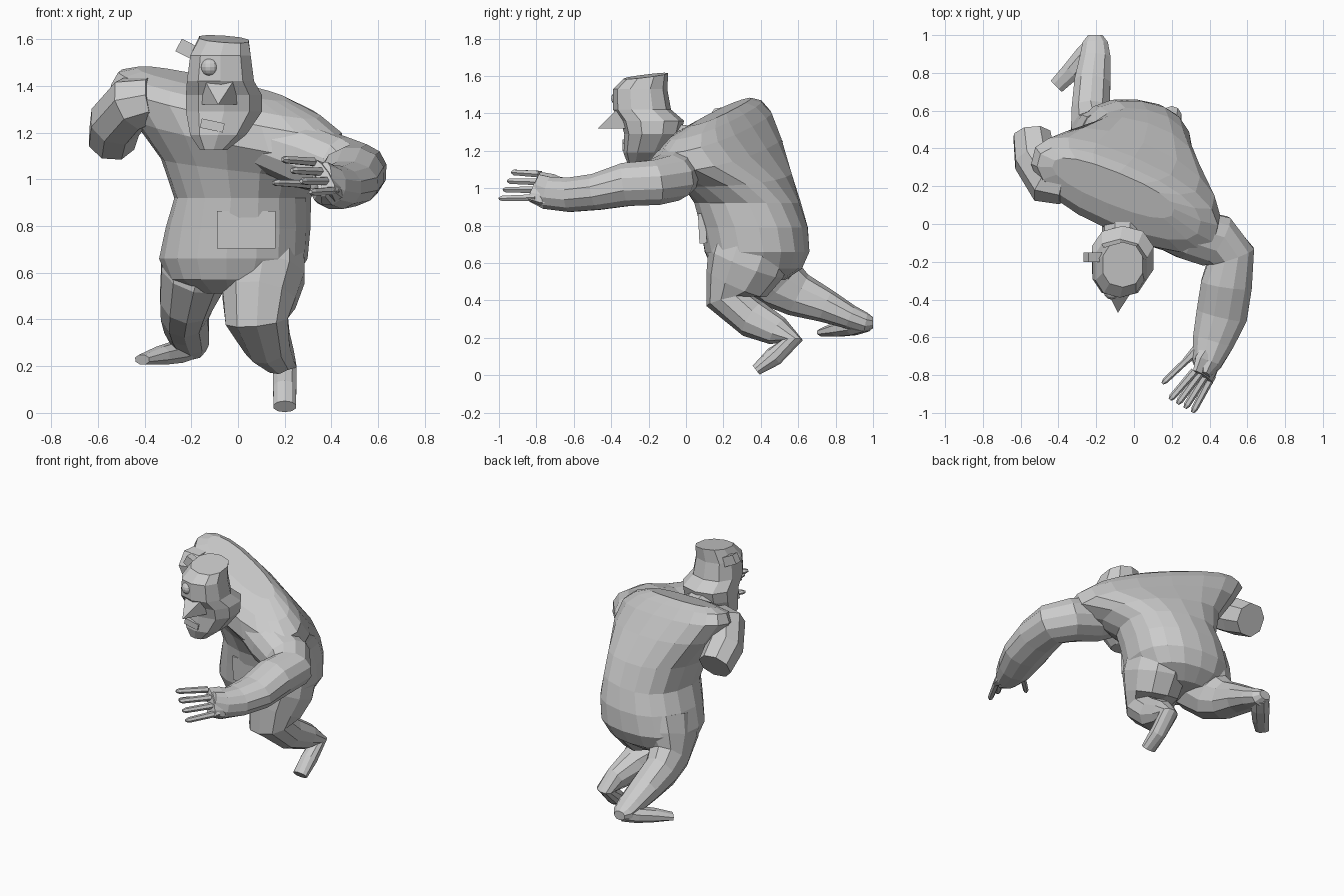
import bpy, bmesh
from math import cos, sin, pi, copysign, radians
from mathutils import Vector as V


def finish(name, bm):
    bmesh.ops.recalc_face_normals(bm, faces=bm.faces[:])
    me = bpy.data.meshes.new(name)
    bm.to_mesh(me)
    bm.free()
    ob = bpy.data.objects.new(name, me)
    bpy.context.collection.objects.link(ob)
    return ob


def loft(name, rings, n=12, p=0.85):
    """Closed skin over rings given as (centre, half axis, half axis)."""
    bm = bmesh.new()
    loops = []
    for c, u, v in rings:
        loop = []
        for i in range(n):
            a = 2 * pi * (i + 0.5) / n
            x, y = cos(a), sin(a)
            loop.append(bm.verts.new(V(c) + V(u) * copysign(abs(x) ** p, x)
                                     + V(v) * copysign(abs(y) ** p, y)))
        loops.append(loop)
    for a, b in zip(loops, loops[1:]):
        for i in range(n):
            j = (i + 1) % n
            bm.faces.new((a[i], a[j], b[j], b[i]))
    bm.faces.new(loops[0][::-1])
    bm.faces.new(loops[-1])
    return finish(name, bm)


def limb(name, pts, ref, n=9):
    """Tube along (x, y, z, half size along ref, half size across)."""
    c = [V(p[:3]) for p in pts]
    rings = []
    for i, p in enumerate(pts):
        t = V((0, 0, 0))
        if i > 0:
            t += (c[i] - c[i - 1]).normalized()
        if i < len(c) - 1:
            t += (c[i + 1] - c[i]).normalized()
        t.normalize()
        a = (V(ref) - t * V(ref).dot(t)).normalized()
        rings.append((c[i], a * p[3], t.cross(a) * p[4]))
    return loft(name, rings, n, 0.95)


def box(name, loc, size, rot=(0, 0, 0)):
    bm = bmesh.new()
    bmesh.ops.create_cube(bm, size=1)
    bmesh.ops.scale(bm, vec=size, verts=bm.verts)
    ob = finish(name, bm)
    ob.location = loc
    ob.rotation_euler = [radians(r) for r in rot]
    return ob


def merge(base, parts):
    bpy.context.view_layer.objects.active = base
    for part in parts:
        m = base.modifiers.new("union", 'BOOLEAN')
        m.operation, m.solver, m.object = 'UNION', 'EXACT', part
        bpy.ops.object.modifier_apply(modifier=m.name)
        bpy.data.objects.remove(part)


X, Z = (1, 0, 0), (0, 0, 1)

# Twisted, leaning torso
body = loft("body", [
    ((-.04, .38, .51), (.17, -.02, 0), (0, .15, 0)),
    ((-.03, .38, .57), (.27, -.02, 0), (.02, .24, 0)),
    ((-.02, .38, .66), (.315, -.03, 0), (.03, .28, 0)),
    ((.00, .365, .79), (.305, -.04, 0), (.04, .285, 0)),
    ((.02, .33, .92), (.285, -.06, 0), (.05, .275, 0)),
    ((.015, .27, 1.05), (.335, -.11, -.04), (.06, .265, .01)),
    ((.00, .18, 1.18), (.45, -.19, -.09), (.05, .25, .03)),
    ((-.05, .155, 1.30), (.49, -.21, -.11), (.05, .20, .03)),
    ((-.08, .16, 1.365), (.43, -.18, -.10), (.04, .15, .03)),
    ((-.11, .19, 1.41), (.32, -.13, -.07), (.03, .08, .02))], 18)

# Limbs and neck, fused into the body
left_arm = limb("left_arm", [
    (.05, .04, 1.18, .11, .12), (.28, -.05, 1.10, .14, .14),
    (.43, -.09, 1.055, .13, .15),
    (.51, -.17, 1.03, .125, .135), (.49, -.32, 1.02, .12, .14),
    (.465, -.48, .98, .10, .14), (.42, -.62, .965, .095, .115),
    (.385, -.74, .975, .09, .08), (.37, -.81, 1.0, .08, .03)], Z, 12)
palm = limb("palm", [
    (.41, -.68, .975, .085, .06), (.385, -.74, .99, .10, .05),
    (.365, -.81, 1.01, .095, .028)], (-.55, 0, .83), 10)
right_arm = limb("right_arm", [
    (-.37, .20, 1.34, .10, .10), (-.455, .22, 1.325, .12, .12),
    (-.525, .34, 1.245, .115, .115), (-.54, .465, 1.17, .105, .105)],
    (0, .6, .8), 8)
left_leg = limb("left_leg", [
    (.12, .36, .72, .17, .22), (.11, .32, .60, .185, .215),
    (.09, .27, .49, .165, .175), (.08, .23, .40, .14, .125),
    (.125, .36, .30, .105, .105), (.175, .49, .235, .07, .08),
    (.20, .565, .185, .055, .06), (.20, .47, .10, .052, .052),
    (.20, .375, .027, .05, .03)], X, 10)
right_leg = limb("right_leg", [
    (-.15, .40, .72, .17, .22), (-.19, .43, .60, .15, .21),
    (-.22, .50, .49, .12, .15), (-.23, .60, .43, .105, .12),
    (-.22, .75, .37, .10, .09), (-.205, .88, .31, .085, .065),
    (-.205, .96, .28, .07, .055), (-.205, 1.0, .28, .04, .03)], X, 10)
right_foot = limb("right_foot", [
    (-.20, .96, .28, .05, .055), (-.26, .89, .26, .05, .06),
    (-.33, .81, .245, .042, .055), (-.41, .73, .228, .022, .045)], Z, 8)
neck = limb("neck", [(-.06, .12, 1.25, .09, .13), (-.06, .0, 1.25, .09, .11),
                     (-.07, -.12, 1.27, .09, .10)], Z)
merge(body, [left_arm, palm, right_arm, left_leg, right_leg, right_foot, neck])

# Four fingers and a thumb
for k in range(4):
    f = k / 3
    a = V((.32, -.78, 1.075)).lerp(V((.415, -.80, .95)), f)
    b = V((.19, -.93, 1.085)).lerp(V((.31, -.998, .945)), f)
    limb("finger_%d" % (k + 1), [(*a, .02, .022), (*a.lerp(b, .9), .017, .018),
                                 (*b, .008, .009)], Z, 6)
limb("thumb", [(.34, -.66, .98, .03, .03), (.27, -.73, .98, .018, .018),
               (.165, -.83, .985, .015, .016), (.15, -.845, .985, .007, .007)], Z, 6)

# Head, from chin to slanted crown
loft("head", [((x, y, z), (w, 0, s), (0, d, t)) for x, y, z, w, d, s, t in [
    (-.105, -.25, 1.125, .06, .06, 0, 0), (-.085, -.215, 1.19, .125, .12, 0, 0),
    (-.06, -.18, 1.29, .17, .15, 0, 0), (-.06, -.18, 1.36, .17, .17, 0, 0),
    (-.075, -.235, 1.42, .15, .155, 0, 0), (-.075, -.245, 1.53, .135, .145, 0, 0),
    (-.06, -.215, 1.60, .11, .12, -.008, .015)]], 10)

# Wedge nose
bm = bmesh.new()
for co in [(-.17, -.28, 1.32), (.02, -.28, 1.32), (-.14, -.36, 1.42),
           (-.02, -.37, 1.42), (-.085, -.47, 1.32)]:
    bm.verts.new(co)
bmesh.ops.convex_hull(bm, input=bm.verts[:])
finish("nose", bm)

# Eye
bm = bmesh.new()
bmesh.ops.create_uvsphere(bm, u_segments=12, v_segments=8, radius=.04)
eye = finish("eye", bm)
eye.location = (-.12, -.36, 1.48)

# Mouth, ear block and front pocket
box("mouth", (-.11, -.31, 1.23), (.10, .06, .04), (0, 12, 0))
box("ear_block", (-.205, -.175, 1.55), (.11, .05, .06), (0, 27, 0))
box("front_pocket", (.035, .09, .785), (.25, .04, .16), (3, 0, -1))
